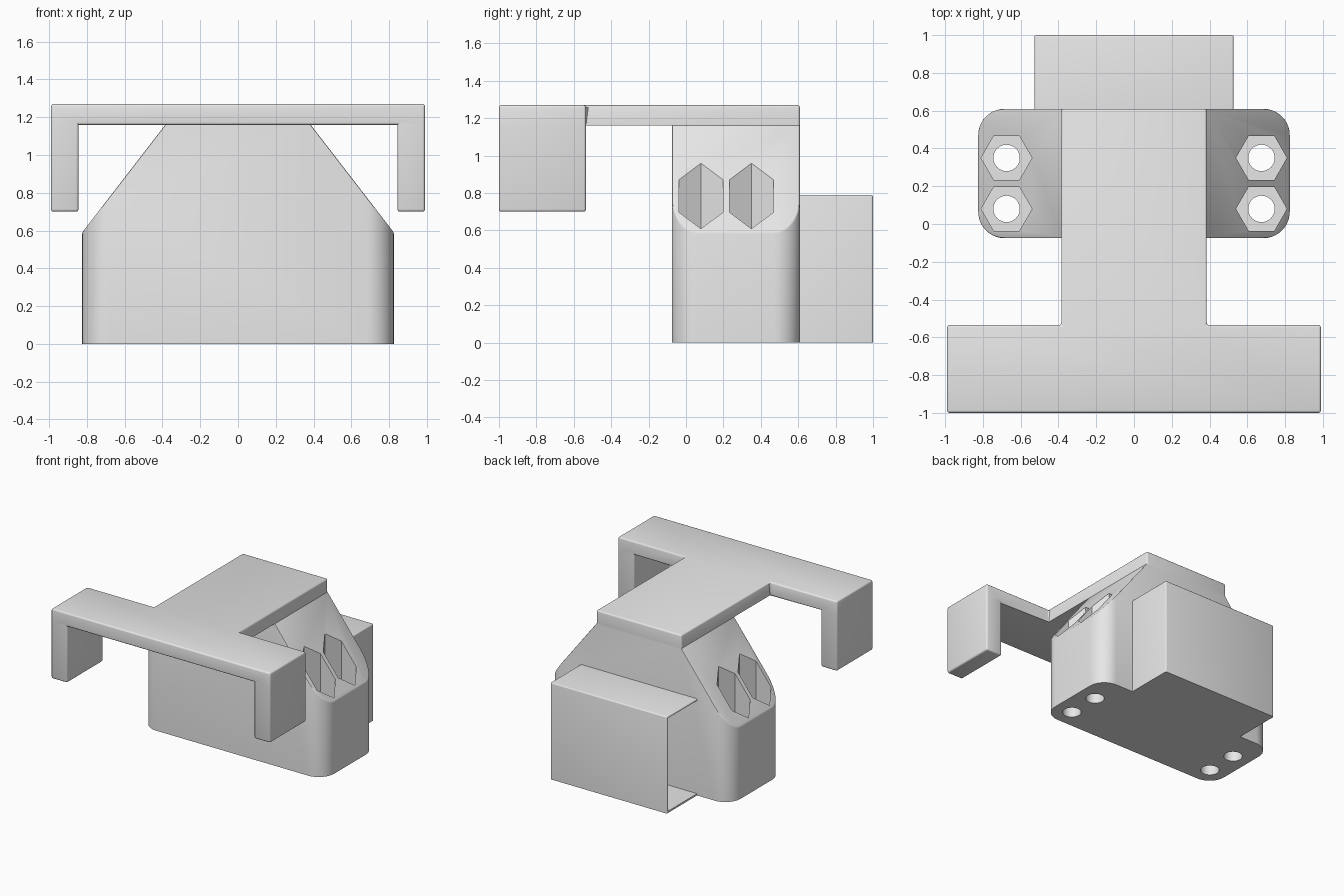
import bpy, bmesh
from math import sin, cos, pi, radians
from mathutils import Vector

cube = bpy.data.objects.get("Cube")
if cube:
    bpy.data.objects.remove(cube, do_unlink=True)

grey = bpy.data.materials.new("light grey")
grey.use_nodes = True
grey.diffuse_color = (0.8, 0.8, 0.8, 1)
grey.node_tree.nodes["Principled BSDF"].inputs["Base Color"].default_value = (0.8, 0.8, 0.8, 1)


def prism(points, z0, z1):
    """Closed vertical prism over a 2D outline."""
    bm = bmesh.new()
    face = bm.faces.new([bm.verts.new((x, y, z0)) for x, y in points])
    new = bmesh.ops.extrude_face_region(bm, geom=[face], use_keep_orig=True)["geom"]
    verts = [g for g in new if isinstance(g, bmesh.types.BMVert)]
    bmesh.ops.translate(bm, verts=verts, vec=(0, 0, z1 - z0))
    bmesh.ops.recalc_face_normals(bm, faces=bm.faces)
    return bm


def rect(x0, x1, y0, y1):
    return [(x0, y0), (x1, y0), (x1, y1), (x0, y1)]


def ring(cx, cy, r, n):
    return [(cx + r * cos(2 * pi * i / n), cy + r * sin(2 * pi * i / n)) for i in range(n)]


def round_edges(bm, edges, width, segments=3):
    bmesh.ops.bevel(bm, geom=edges, offset=width, segments=segments,
                    affect='EDGES', profile=0.5, clamp_overlap=True)


def make(name, bm):
    mesh = bpy.data.meshes.new(name)
    bm.to_mesh(mesh)
    bm.free()
    mesh.materials.append(grey)
    ob = bpy.data.objects.new(name, mesh)
    bpy.context.collection.objects.link(ob)
    return ob


def activate(ob):
    bpy.ops.object.select_all(action='DESELECT')
    ob.select_set(True)
    bpy.context.view_layer.objects.active = ob


def cut(ob, bm):
    """Subtract a solid, then drop the cutter."""
    cutter = make("cutter", bm)
    cutter.hide_render = True
    activate(ob)
    mod = ob.modifiers.new("cut", 'BOOLEAN')
    mod.operation, mod.solver, mod.object = 'DIFFERENCE', 'EXACT', cutter
    bpy.ops.object.modifier_apply(modifier=mod.name)
    bpy.data.objects.remove(cutter, do_unlink=True)


def smooth(ob):
    activate(ob)
    bpy.ops.object.shade_smooth_by_angle(angle=radians(35))


DECK, TOP = 1.16, 1.27      # underside and top of the bracket
STEM, BODY = 0.385, 0.825   # half widths
FRONT, BACK = -0.075, 0.61  # body depth
SHOULDER = 0.59             # height where the slopes start

# Body: rounded block with a sloping shoulder on each side
bm = prism(rect(-BODY, BODY, FRONT, BACK), 0, DECK)
upright = [e for e in bm.edges if abs(e.verts[0].co.z - e.verts[1].co.z) > 0.5]
round_edges(bm, upright, 0.14, 10)
for side in (-1, 1):
    normal = Vector((side * (DECK - SHOULDER), 0, BODY - STEM)).normalized()
    bmesh.ops.bisect_plane(bm, geom=bm.verts[:] + bm.edges[:] + bm.faces[:], clear_outer=True,
                           plane_co=(side * BODY, 0, SHOULDER), plane_no=normal)
    bmesh.ops.holes_fill(bm, edges=[e for e in bm.edges if e.is_boundary])
bmesh.ops.recalc_face_normals(bm, faces=bm.faces)
slopes = [f for f in bm.faces if 0.3 < f.normal.z < 0.95]
rims = {e for f in slopes for e in f.edges if min(v.co.z for v in e.verts) < DECK - 0.01}
round_edges(bm, list(rims), 0.007, 2)
body = make("body", bm)

# Nut pockets with bolt holes right through
for x in (-0.675, 0.675):
    for y in (0.08, 0.35):
        cut(body, prism(ring(x, y, 0.135, 6), 0.3, 1.3))
        cut(body, prism(ring(x, y, 0.07, 32), -0.1, 0.5))
smooth(body)

# T-shaped bracket with two hanging legs
OUT, INN, Y0, Y1 = 0.99, 0.845, -1.0, -0.535
bm = bmesh.new()
outer = {}


def vert(x, y):
    return outer.setdefault((x, y), None) or outer.update({(x, y): bm.verts.new((x, y, DECK))}) or outer[(x, y)]


def plate(points):
    return bm.faces.new([vert(*p) for p in points])


feet = [plate(rect(-OUT, -INN, Y0, Y1)), plate(rect(INN, OUT, Y0, Y1))]
middle = plate([(-INN, Y0), (INN, Y0), (INN, Y1), (STEM, Y1), (STEM, BACK),
                (-STEM, BACK), (-STEM, Y1), (-INN, Y1)])
new = bmesh.ops.extrude_face_region(bm, geom=feet + [middle], use_keep_orig=True)["geom"]
bmesh.ops.translate(bm, verts=[g for g in new if isinstance(g, bmesh.types.BMVert)],
                    vec=(0, 0, TOP - DECK))
feet = [f for f in bm.faces if abs(f.calc_center_median().x) > INN
        and all(abs(v.co.z - DECK) < 0.001 for v in f.verts)]
new = bmesh.ops.extrude_face_region(bm, geom=feet)["geom"]
bmesh.ops.translate(bm, verts=[g for g in new if isinstance(g, bmesh.types.BMVert)],
                    vec=(0, 0, 0.70 - DECK))
bmesh.ops.recalc_face_normals(bm, faces=bm.faces)
bmesh.ops.dissolve_limit(bm, angle_limit=0.02, verts=bm.verts, edges=bm.edges)


def softened(e):
    under_stem = all(abs(v.co.z - DECK) < 0.001 for v in e.verts) and max(v.co.y for v in e.verts) > 0
    under_end = under_stem and abs(e.verts[0].co.x) < STEM + 0.01
    return e.calc_face_angle(0) > 0.5 and not under_end


round_edges(bm, [e for e in bm.edges if softened(e)], 0.013)
smooth(make("bracket", bm))

# Thin-walled rear housing, open on one side
W, H, T = 0.527, 0.79, 0.015
bm = prism(rect(-W, W, BACK - 0.005, 1.0), 0, H)
edges = [e for e in bm.edges if all(v.co.y > 0.9 for v in e.verts) and max(v.co.z for v in e.verts) > 0.1
         or all(v.co.z > H - 0.01 for v in e.verts) and any(v.co.y > 0.9 for v in e.verts)]
round_edges(bm, edges, 0.01)
housing = make("rear_housing", bm)
cut(housing, prism(rect(-W - 0.1, W - T, BACK - 0.1, 1 - T), T, H - T))
smooth(housing)
